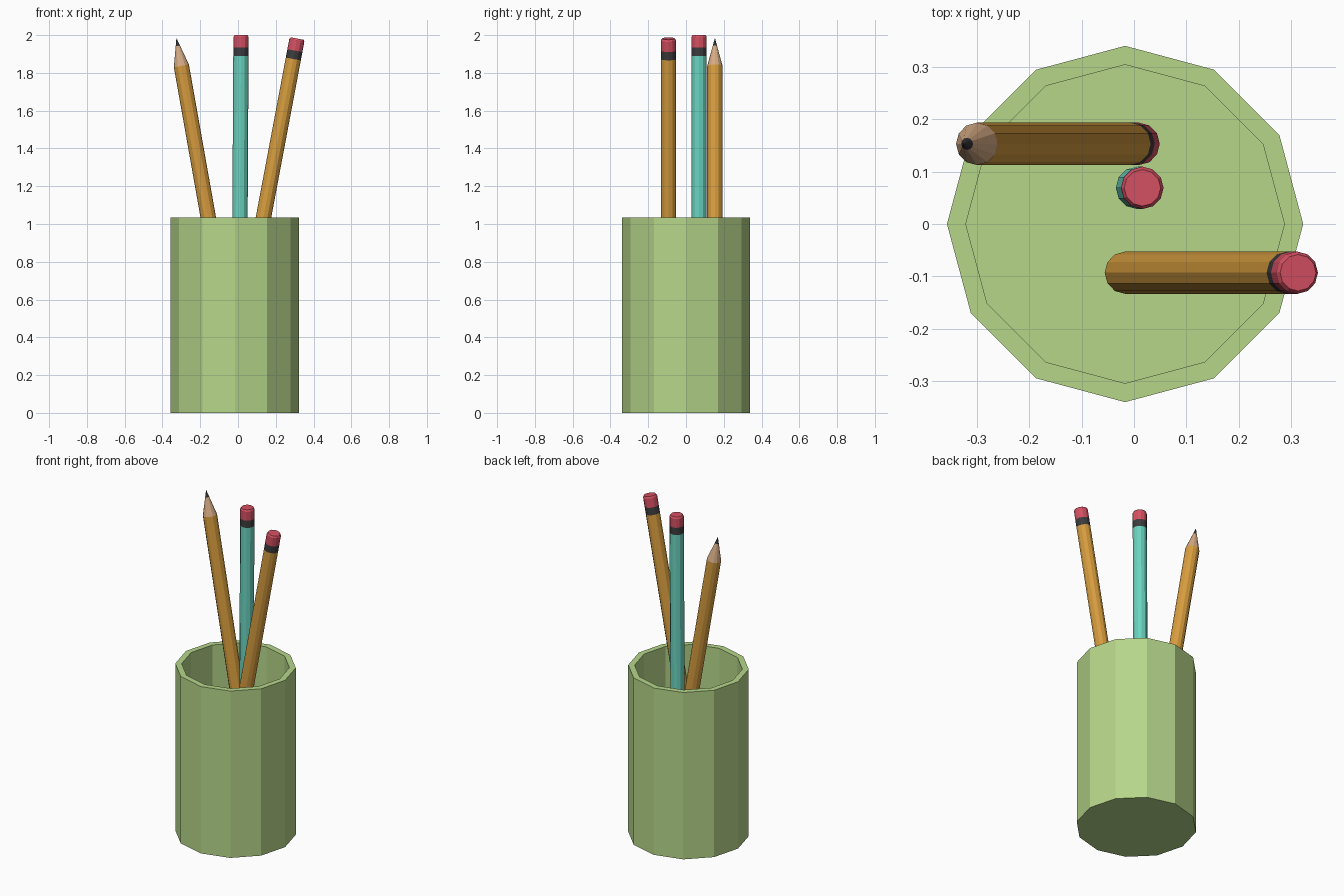
import bpy, bmesh, math
from mathutils import Vector

cube = bpy.data.objects.get("Cube")
if cube:
    bpy.data.objects.remove(cube, do_unlink=True)


def material(name, rgb):
    """Flat colour given as 0-255 display values, stored as linear."""
    lin = [((c / 255 + 0.055) / 1.055) ** 2.4 for c in rgb] + [1]
    m = bpy.data.materials.new(name)
    m.use_nodes = True
    m.diffuse_color = lin
    m.node_tree.nodes["Principled BSDF"].inputs["Base Color"].default_value = lin
    return m


GREEN = material("cup green", (182, 214, 138))
AMBER = material("amber paint", (215, 157, 63))
TEAL = material("teal paint", (107, 212, 192))
PINK = material("eraser pink", (212, 80, 98))
DARK = material("dark band", (60, 60, 62))
WOOD = material("bare wood", (213, 171, 132))
LEAD = material("graphite", (50, 50, 54))

SIDES = 12


def lathe(name, profile, mat):
    """Turn (radius, height) points, listed with the solid on the left, around z."""
    bm = bmesh.new()
    rings = []
    for r, z in profile:
        if r == 0:
            rings.append([bm.verts.new((0, 0, z))] * SIDES)
        else:
            turn = [2 * math.pi * i / SIDES for i in range(SIDES)]
            rings.append([bm.verts.new((r * math.cos(a), r * math.sin(a), z)) for a in turn])
    for low, high in zip(rings, rings[1:]):
        for i in range(SIDES):
            j = (i + 1) % SIDES
            corners = dict.fromkeys([low[i], low[j], high[j], high[i]])
            bm.faces.new(list(corners))
    # merge flat triangle fans into single caps
    bmesh.ops.dissolve_limit(bm, angle_limit=0.01, verts=bm.verts, edges=bm.edges)
    mesh = bpy.data.meshes.new(name)
    bm.to_mesh(mesh)
    bm.free()
    mesh.materials.append(mat)
    obj = bpy.data.objects.new(name, mesh)
    bpy.context.collection.objects.link(obj)
    return obj


# Cup: outer wall, rim, inner wall and floor
HEIGHT, OUTER, INNER, FLOOR = 1.035, 0.34, 0.304, 0.06
cup = lathe("cup", [(0, 0), (OUTER, 0), (OUTER, HEIGHT), (INNER, HEIGHT),
                    (INNER, FLOOR), (0, FLOOR)], GREEN)
cup.location.x = -0.017

# Pencil dimensions, measured along its axis from the sharp point
R, LENGTH = 0.0405, 1.93
CONE, LEAD_R = 0.15, 0.0115
BAND, ERASER = LENGTH - 0.11, LENGTH - 0.065
LEAD_Z = CONE * LEAD_R / R


def pencil(name, paint, point, end):
    """Pencil with its sharp point at one place and its eraser toward another."""
    point, end = Vector(point), Vector(end)
    parts = [
        ("lead", [(0, 0), (LEAD_R, LEAD_Z)], LEAD),
        ("sharpened_wood", [(LEAD_R, LEAD_Z), (R, CONE)], WOOD),
        ("barrel", [(R, CONE), (R, BAND)], paint),
        ("band", [(R, BAND), (R, ERASER)], DARK),
        ("eraser", [(R, ERASER), (R, LENGTH - 0.01), (R * 0.86, LENGTH), (0, LENGTH)], PINK),
    ]
    # lean in the x-z plane
    axis = end - point
    lean = math.atan2(axis.x, axis.z)
    for part, profile, mat in parts:
        obj = lathe(name + "_" + part, profile, mat)
        obj.location = point
        obj.rotation_euler.y = lean


pencil("right_amber_pencil", AMBER, (-0.044, -0.093, 0.085), (0.313, -0.093, 1.981))
pencil("middle_teal_pencil", TEAL, (0.005, 0.069, 0.07), (0.016, 0.069, 2.0))
pencil("left_amber_pencil", AMBER, (-0.326, 0.153, 1.985), (0.011, 0.153, 0.085))
